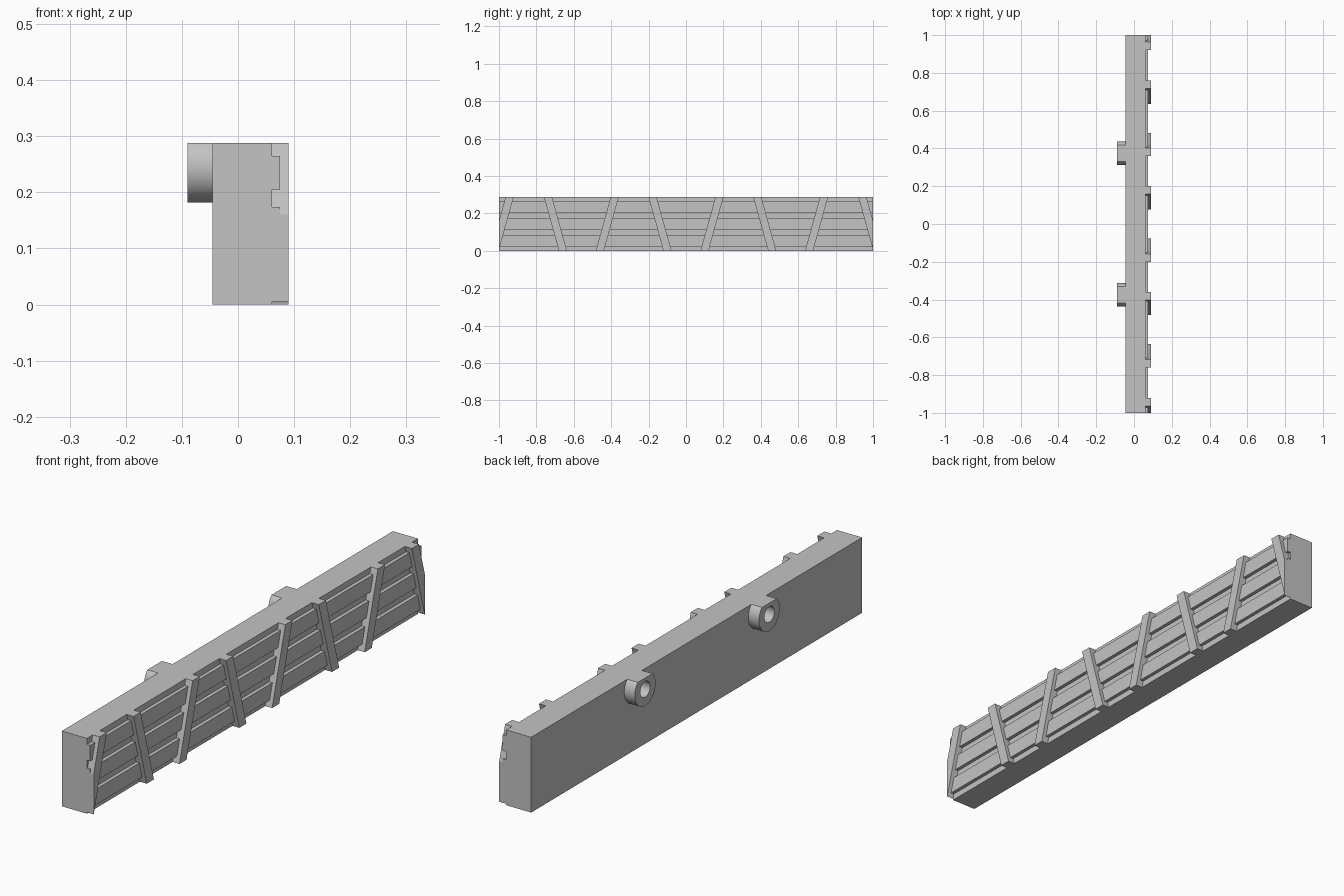
import bpy, bmesh, math
from mathutils import Vector

cube = bpy.data.objects.get("Cube")
if cube:
    bpy.data.objects.remove(cube, do_unlink=True)

HEIGHT = 0.288
BACK, FACE, BOARD, RIB = -0.045, 0.061, 0.075, 0.09
PEG_END = -0.09

grey = bpy.data.materials.new("light_grey")
grey.use_nodes = True
colour = (0.55, 0.55, 0.55, 1)
grey.diffuse_color = colour
grey.node_tree.nodes["Principled BSDF"].inputs["Base Color"].default_value = colour


def finish(name, bm):
    bmesh.ops.recalc_face_normals(bm, faces=bm.faces)
    mesh = bpy.data.meshes.new(name)
    bm.to_mesh(mesh)
    bm.free()
    mesh.materials.append(grey)
    obj = bpy.data.objects.new(name, mesh)
    bpy.context.collection.objects.link(obj)
    return obj


def prism(points, offset):
    """Extrude a closed outline along an offset."""
    bm = bmesh.new()
    face = bm.faces.new([bm.verts.new(p) for p in points])
    result = bmesh.ops.extrude_face_region(bm, geom=[face], use_keep_orig=True)
    moved = [v for v in result["geom"] if isinstance(v, bmesh.types.BMVert)]
    bmesh.ops.translate(bm, verts=moved, vec=Vector(offset))
    return bm


# Beam with three raised horizontal boards on its left side
outline = [(BACK, 0), (FACE, 0)]
for low, high in ((0.024, 0.084), (0.115, 0.174), (0.205, 0.265)):
    outline += [(FACE, low), (BOARD, low), (BOARD, high), (FACE, high)]
outline += [(FACE, HEIGHT), (BACK, HEIGHT)]
finish("beam", prism([(x, -1, z) for x, z in outline], (0, 2, 0)))

# Slanted ribs in mirrored pairs, trimmed flush with the beam ends
HALF, LEAN = 0.0215, 0.08
for i, (top, lean) in enumerate(((0.179, -LEAN), (0.381, LEAN), (0.738, -LEAN), (0.943, LEAN))):
    for side, label in ((1, "back"), (-1, "front")):
        t, b = side * top, side * (top + lean)
        pts = [(FACE, b - HALF, 0), (FACE, b + HALF, 0),
               (FACE, t + HALF, HEIGHT), (FACE, t - HALF, HEIGHT)]
        bm = prism(pts, (RIB - FACE, 0, 0))
        cut = bmesh.ops.bisect_plane(bm, geom=bm.verts[:] + bm.edges[:] + bm.faces[:],
                                     plane_co=(0, side, 0), plane_no=(0, side, 0),
                                     clear_outer=True)
        edges = [e for e in cut["geom_cut"] if isinstance(e, bmesh.types.BMEdge)]
        if edges:
            bmesh.ops.holes_fill(bm, edges=edges)
        finish(f"{label}_rib_{i + 1}", bm)

# Hollow pegs on the right side, with tops cut level with the beam
SEGMENTS, OUTER, INNER, PEG_Z = 64, 0.0625, 0.03, 0.2445


def ring(bm, x, radius, y):
    verts = []
    for k in range(SEGMENTS):
        a = math.tau * k / SEGMENTS
        z = min(PEG_Z + radius * math.sin(a), HEIGHT)
        verts.append(bm.verts.new((x, y + radius * math.cos(a), z)))
    return verts


for y, label in ((0.375, "back"), (-0.375, "front")):
    bm = bmesh.new()
    loops = [ring(bm, x, r, y) for x, r in
             ((BACK, OUTER), (PEG_END, OUTER), (PEG_END, INNER), (BACK, INNER))]
    for n in range(4):
        a, b = loops[n], loops[(n + 1) % 4]
        for k in range(SEGMENTS):
            j = (k + 1) % SEGMENTS
            bm.faces.new((a[k], a[j], b[j], b[k]))
    peg = finish(f"{label}_peg", bm)
    bpy.ops.object.select_all(action="DESELECT")
    peg.select_set(True)
    bpy.context.view_layer.objects.active = peg
    bpy.ops.object.shade_smooth_by_angle(angle=math.radians(30))
